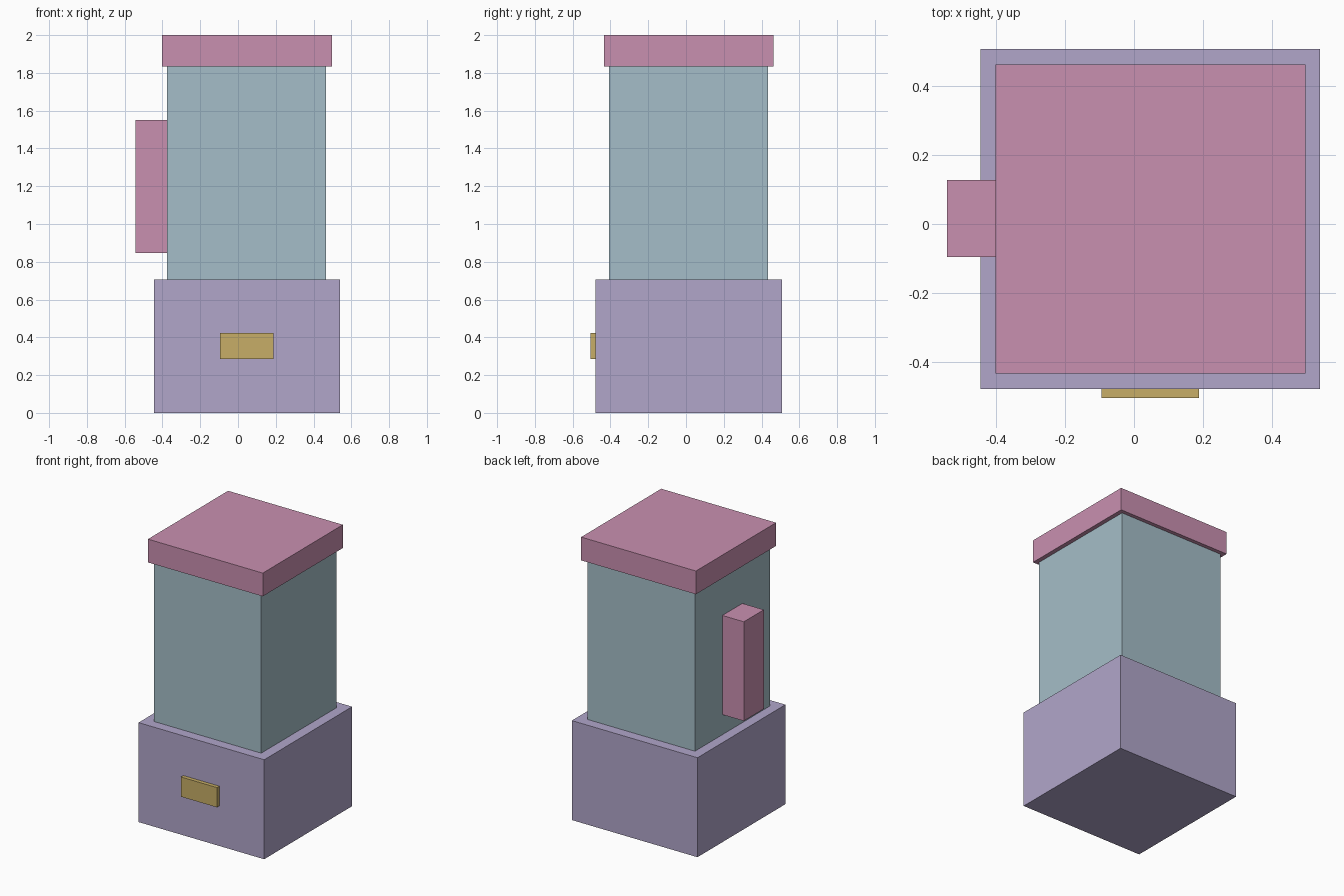
import bpy
import bmesh
from mathutils import Vector

cube = bpy.data.objects.get("Cube")
if cube:
    bpy.data.objects.remove(cube, do_unlink=True)


def linear(c):
    c /= 255
    return c / 12.92 if c <= 0.04045 else ((c + 0.055) / 1.055) ** 2.4


def material(name, rgb):
    mat = bpy.data.materials.new(name)
    mat.use_nodes = True
    colour = (*(linear(c) for c in rgb), 1)
    mat.diffuse_color = colour
    mat.node_tree.nodes["Principled BSDF"].inputs["Base Color"].default_value = colour
    return mat


def box(name, low, high, mat):
    """Flat-shaded box between two opposite corners."""
    low, high = Vector(low), Vector(high)
    size = high - low
    mesh = bpy.data.meshes.new(name)
    bm = bmesh.new()
    bmesh.ops.create_cube(bm, size=1)
    bmesh.ops.scale(bm, vec=size, verts=bm.verts)
    bm.to_mesh(mesh)
    bm.free()
    mesh.materials.append(mat)
    obj = bpy.data.objects.new(name, mesh)
    obj.location = (low + high) / 2
    bpy.context.collection.objects.link(obj)
    return obj


purple = material("soft purple", (177, 166, 202))
teal = material("pale teal", (165, 190, 200))
pink = material("dusty pink", (201, 144, 176))
gold = material("muted gold", (199, 174, 103))

# Base, with a small plate on its front
box("base", (-0.445, -0.478, 0), (0.54, 0.507, 0.705), purple)
box("front_plate", (-0.094, -0.505, 0.284), (0.188, -0.478, 0.424), gold)

# Jar, with its handle on the right side and a lid on top
box("jar", (-0.375, -0.407, 0.705), (0.467, 0.435, 1.835), teal)
box("handle", (-0.543, -0.096, 0.847), (-0.375, 0.128, 1.55), pink)
box("lid", (-0.402, -0.434, 1.835), (0.498, 0.463, 2.0), pink)
